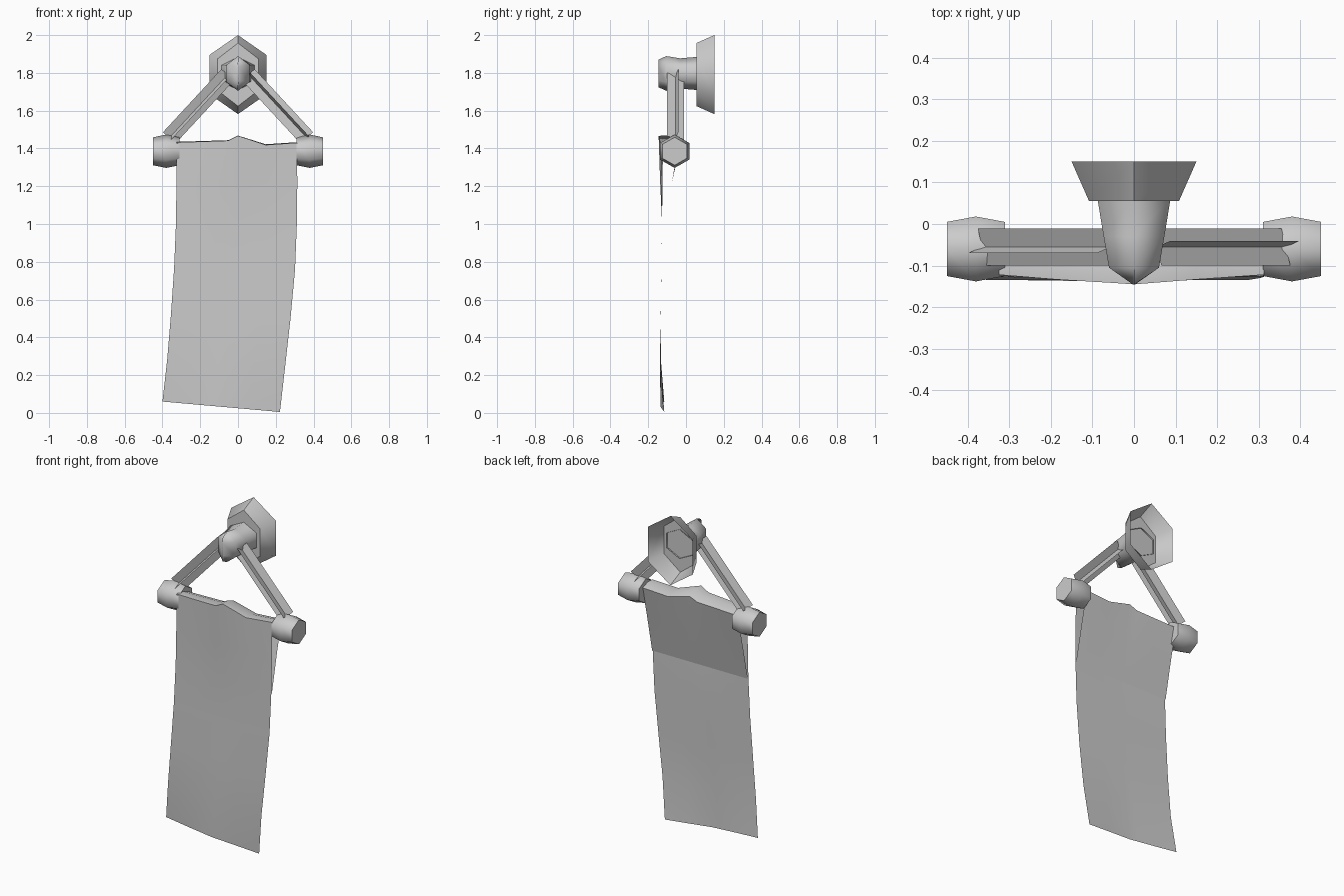
import bpy, bmesh, math
from mathutils import Vector

cube = bpy.data.objects.get("Cube")
if cube:
    bpy.data.objects.remove(cube)

grey = bpy.data.materials.new("plain_grey")
grey.use_nodes = True
colour = (0.6, 0.6, 0.6, 1)
grey.diffuse_color = colour
grey.node_tree.nodes["Principled BSDF"].inputs["Base Color"].default_value = colour


def finish(name, bm, angle=None, recalc=True):
    """Turn a bmesh into a named grey object, smooth below the given angle."""
    if recalc:
        bmesh.ops.recalc_face_normals(bm, faces=bm.faces)
    mesh = bpy.data.meshes.new(name)
    bm.to_mesh(mesh)
    bm.free()
    mesh.materials.append(grey)
    obj = bpy.data.objects.new(name, mesh)
    bpy.context.collection.objects.link(obj)
    if angle:
        bpy.ops.object.select_all(action='DESELECT')
        obj.select_set(True)
        bpy.context.view_layer.objects.active = obj
        bpy.ops.object.shade_smooth_by_angle(angle=math.radians(angle))
    return obj


def hex_loft(name, rings, place, caps, angle):
    """Loft six-sided rings (offset, half width, half height) along an axis."""
    bm = bmesh.new()
    loops = []
    for offset, w, h in rings:
        corners = [math.radians(90 + 60 * i) for i in range(6)]
        # the width is that of the flat sides
        loops.append([bm.verts.new(place(offset, w * math.cos(a) / math.cos(math.pi / 6),
                                         h * math.sin(a))) for a in corners])
    for a, b in zip(loops, loops[1:]):
        for i in range(6):
            j = (i + 1) % 6
            bm.faces.new((a[i], a[j], b[j], b[i]))
    for k in caps:
        bm.faces.new(loops[k])
    return finish(name, bm, angle)


# Wall plate: a cup open at the back
hex_loft("wall_plate", [(0.15, 0.15, 0.209), (0.055, 0.108, 0.167)],
         lambda o, u, v: (u, o, 1.791 + v), [-1], 50)

# Post: tapers forward and ends in a vertical ridge
hex_loft("post", [(0.062, 0.088, 0.088), (-0.03, 0.073, 0.08), (-0.105, 0.06, 0.092),
                  (-0.145, 0.003, 0.073)],
         lambda o, u, v: (u, o, 1.797 + v), [-1], 70)

# Rounded end knobs and the star-section arms that carry them
for side, label in ((1, "left"), (-1, "right")):
    hex_loft(label + "_knob", [(-0.07, 0.065, 0.074), (0, 0.078, 0.088), (0.07, 0.065, 0.074)],
             lambda o, u, v: (side * 0.38 + o, -0.06 + u, 1.385 + v), [0, -1], 70)

    top = Vector((side * 0.055, -0.055, 1.79))
    low = Vector((side * 0.365, -0.055, 1.455))
    along = (low - top).normalized()
    depth = Vector((0, -side, 0))
    outward = depth.cross(along)
    if outward.z < 0:
        outward.negate()
    bm = bmesh.new()
    for turn in (18, 108):
        t = math.radians(turn)
        # depth is mirrored so each arm is the other turned half round
        fin = (depth * side * side * math.cos(t) + outward * math.sin(t)) * 0.047
        bm.faces.new([bm.verts.new(p) for p in (top + fin, top - fin, low - fin, low + fin)])
    finish(label + "_arm", bm, recalc=False)

# Towel: front sheet, fold over the top, short flap tucked in behind
columns = ((0, 0, 0), (0.22, 0.5, 0.005), (0.43, 0.85, 0.01), (0.51, 1, 0.036),
           (0.74, 0.5, -0.012), (1, 0, 0))  # position, bulge, top bump
rows = (  # left x, right x, left z, right z, edge y, middle y, bump
    (-0.40, 0.222, 0.06, 0.005, -0.115, -0.135, 0),
    (-0.375, 0.25, 0.28, 0.25, -0.133, -0.138, 0),
    (-0.355, 0.278, 0.52, 0.50, -0.134, -0.134, 0),
    (-0.338, 0.302, 0.77, 0.76, -0.130, -0.130, 0),
    (-0.328, 0.312, 1.01, 1.01, -0.127, -0.127, 0),
    (-0.326, 0.314, 1.22, 1.22, -0.124, -0.137, 0.1),
    (-0.325, 0.312, 1.432, 1.43, -0.122, -0.145, 1),
    (-0.325, 0.312, 1.435, 1.433, -0.08, -0.09, 0.95),
    (-0.325, 0.312, 1.415, 1.415, -0.03, -0.035, 0.8),
    (-0.326, 0.312, 1.22, 1.22, -0.075, -0.075, 0),
    (-0.328, 0.312, 1.00, 1.00, -0.122, -0.122, 0),
)
bm = bmesh.new()
grid = []
for xl, xr, zl, zr, ye, ym, bump in rows:
    grid.append([bm.verts.new((xl + (xr - xl) * u, ye + (ym - ye) * bulge,
                               zl + (zr - zl) * u + lift * bump))
                 for u, bulge, lift in columns])
for a, b in zip(grid, grid[1:]):
    for i in range(len(columns) - 1):
        bm.faces.new((a[i], a[i + 1], b[i + 1], b[i]))
finish("towel", bm, 80, recalc=False)
